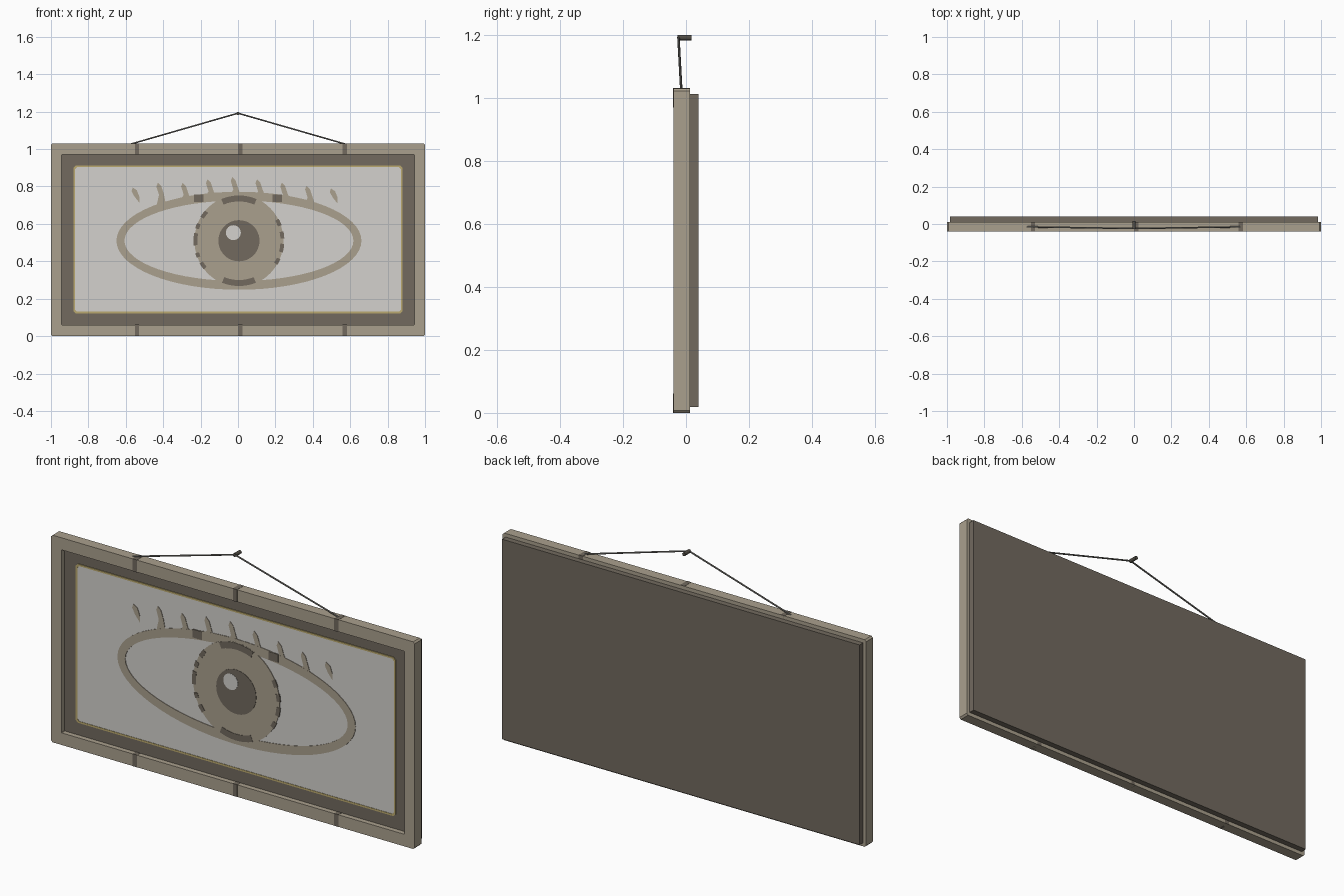
import bpy, bmesh, math
from mathutils import Vector

if "Cube" in bpy.data.objects:
    bpy.data.objects.remove(bpy.data.objects["Cube"])


def material(name, r, g, b):
    lin = [((c / 255 + 0.055) / 1.055) ** 2.4 for c in (r, g, b)]
    m = bpy.data.materials.new(name)
    m.diffuse_color = (*lin, 1)
    m.use_nodes = True
    m.node_tree.nodes["Principled BSDF"].inputs["Base Color"].default_value = m.diffuse_color
    return m


TAN = material("tan wood", 170, 160, 141)
DARK = material("dark brown", 114, 106, 95)
CANVAS = material("pale canvas", 211, 209, 205)
GOLD = material("gold trim", 186, 168, 110)
STRING = material("grey string", 125, 123, 118)
NAIL = material("nail metal", 82, 78, 70)


def finish(bm, name, mat):
    bmesh.ops.recalc_face_normals(bm, faces=bm.faces)
    me = bpy.data.meshes.new(name)
    bm.to_mesh(me)
    bm.free()
    me.materials.append(mat)
    ob = bpy.data.objects.new(name, me)
    bpy.context.collection.objects.link(ob)
    return ob


def plate(name, pts, y0, y1, mat):
    """Solid plate with an (x, z) outline, from front y0 to back y1."""
    bm = bmesh.new()
    f = [bm.verts.new((x, y0, z)) for x, z in pts]
    b = [bm.verts.new((x, y1, z)) for x, z in pts]
    bm.faces.new(f)
    bm.faces.new(b[::-1])
    n = len(pts)
    for i in range(n):
        j = (i + 1) % n
        bm.faces.new((f[i], b[i], b[j], f[j]))
    return finish(bm, name, mat)


def ring(name, outer, inner, y0, y1, mat):
    """Closed band between two outlines with equal point counts."""
    bm = bmesh.new()
    loops = [[bm.verts.new((x, y, z)) for x, z in pts]
             for pts, y in ((outer, y0), (outer, y1), (inner, y1), (inner, y0))]
    n = len(outer)
    for k in range(4):
        a, b = loops[k], loops[(k + 1) % 4]
        for i in range(n):
            j = (i + 1) % n
            bm.faces.new((a[i], a[j], b[j], b[i]))
    return finish(bm, name, mat)


def rect(x0, x1, z0, z1, c=0.0):
    if not c:
        return [(x0, z0), (x1, z0), (x1, z1), (x0, z1)]
    return [(x0 + c, z0), (x1 - c, z0), (x1, z0 + c), (x1, z1 - c),
            (x1 - c, z1), (x0 + c, z1), (x0, z1 - c), (x0, z0 + c)]


def ellipse(cx, cz, a, b, n=64):
    return [(cx + a * math.cos(2 * math.pi * i / n),
             cz + b * math.sin(2 * math.pi * i / n)) for i in range(n)]


def arc(cx, cz, r0, r1, a0, a1, n=8):
    angles = [math.radians(a0 + (a1 - a0) * i / n) for i in range(n + 1)]
    return ([(cx + r1 * math.cos(t), cz + r1 * math.sin(t)) for t in angles] +
            [(cx + r0 * math.cos(t), cz + r0 * math.sin(t)) for t in angles[::-1]])


def rod(name, p, q, r, mat, sides=8):
    p, q = Vector(p), Vector(q)
    bm = bmesh.new()
    bmesh.ops.create_cone(bm, cap_ends=True, segments=sides,
                          radius1=r, radius2=r, depth=(q - p).length)
    ob = finish(bm, name, mat)
    ob.location = (p + q) / 2
    ob.rotation_euler = (q - p).to_track_quat('Z', 'Y').to_euler()
    return ob


# frame, backing board and recessed mat
ring("frame", rect(-1, 1, 0, 1.03, 0.008), rect(-0.943, 0.943, 0.06, 0.97, 0.002),
     -0.04, 0.012, TAN)
plate("backing_board", rect(-0.983, 0.983, 0.018, 1.012), 0.012, 0.04, DARK)
plate("mat_board", rect(-0.944, 0.944, 0.059, 0.971), -0.015, 0.012, DARK)
plate("canvas", rect(-0.876, 0.876, 0.127, 0.907, 0.01), -0.017, -0.014, CANVAS)
ring("gold_trim", rect(-0.88, 0.88, 0.122, 0.912, 0.012),
     rect(-0.871, 0.871, 0.131, 0.903, 0.01), -0.019, -0.014, GOLD)

# dark bands across the top and bottom rails
for i, x in enumerate((-0.54, 0.012, 0.57)):
    plate(f"top_band_{i}", rect(x - 0.012, x + 0.012, 0.969, 1.031), -0.041, 0.012, DARK)
    plate(f"bottom_band_{i}", rect(x - 0.012, x + 0.012, 0, 0.061), -0.041, 0.012, DARK)

# painted eye: outline, iris, pupil, highlight
CX, CZ = 0.005, 0.51
ring("eye_outline", ellipse(CX, CZ, 0.655, 0.262), ellipse(CX, CZ, 0.612, 0.215),
     -0.0195, -0.016, TAN)
plate("iris", ellipse(CX, CZ, 0.238, 0.245), -0.020, -0.016, TAN)
plate("pupil", ellipse(CX, CZ, 0.11, 0.11, 48), -0.0215, -0.016, DARK)
plate("highlight", ellipse(-0.025, 0.553, 0.04, 0.04, 32), -0.023, -0.016, CANVAS)

# dark flecks around the iris and on the upper lid
for i, (a0, a1) in enumerate(((67, 113), (248, 292))):
    plate(f"iris_shade_{i}", arc(CX, CZ, 0.21, 0.242, a0, a1), -0.0215, -0.016, DARK)
for i, (a0, a1) in enumerate(((-32, -24), (-15, -4), (3, 12), (20, 29),
                              (138, 148), (157, 164), (170, 186), (196, 202), (210, 219))):
    plate(f"iris_fleck_{i}", arc(CX, CZ, 0.222, 0.243, a0, a1, 3), -0.0215, -0.016, DARK)
for i, x in enumerate((-0.21, 0.21)):
    plate(f"lid_fleck_{i}", rect(x - 0.026, x + 0.026, 0.717, 0.758), -0.0215, -0.016, DARK)

# eyelashes: flared at the root where they meet the lid, loose leaves at the ends
tips = (0.795, 0.82, 0.82, 0.838, 0.85, 0.838, 0.82, 0.805, 0.79)
for i, top in enumerate(tips):
    x = -0.547 + 0.1325 * i
    if i in (0, 8):
        pts = [(x - 0.022, top - 0.02), (x - 0.016, top), (x + 0.006, top - 0.015),
               (x + 0.02, top - 0.05), (x + 0.02, top - 0.082), (x - 0.006, top - 0.05)]
    else:
        root = CZ + 0.24 * math.sqrt(1 - (x / 0.65) ** 2)
        pts = [(x - 0.022, top - 0.02), (x - 0.014, top), (x + 0.004, top - 0.018),
               (x + 0.018, top - 0.06), (x + 0.03, root + 0.005), (x + 0.03, root - 0.015),
               (x - 0.022, root - 0.015), (x - 0.018, root + 0.015), (x - 0.008, top - 0.065)]
    plate(f"eyelash_{i}", pts, -0.0192, -0.016, TAN)

# hanging string and nail
for side, s in (("left", -1), ("right", 1)):
    rod(f"string_{side}", (0.58 * s, -0.015, 1.025), (0, -0.024, 1.192), 0.004, STRING)
nail = rod("nail", (0, -0.027, 1.191), (0, 0.017, 1.191), 0.009, NAIL, 12)
